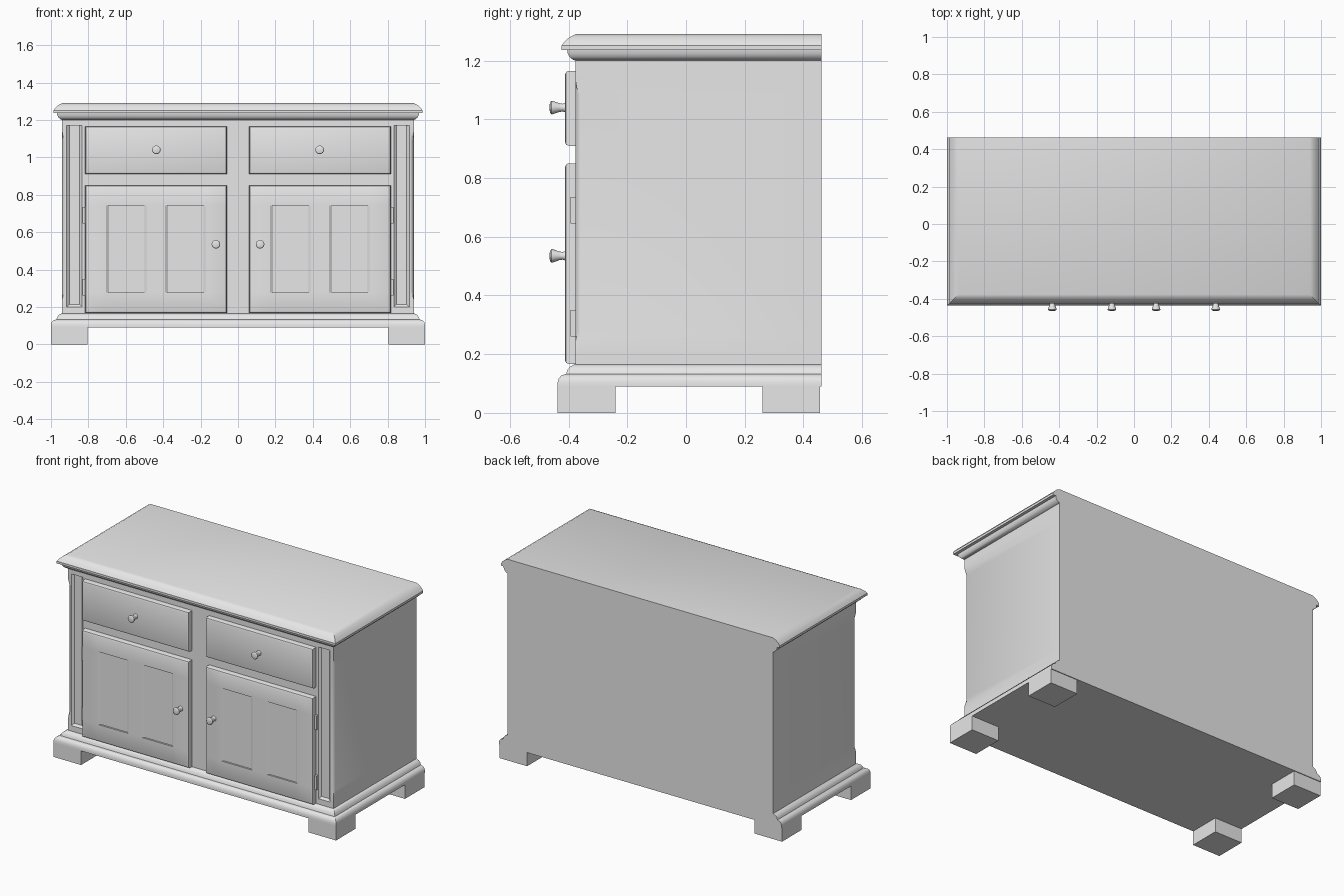
import bpy, bmesh, math
from mathutils import Vector

if "Cube" in bpy.data.objects:
    bpy.data.objects.remove(bpy.data.objects["Cube"], do_unlink=True)

GREY = (0.8, 0.8, 0.8, 1)
mat = bpy.data.materials.new("plain grey")
mat.use_nodes = True
mat.diffuse_color = GREY
mat.node_tree.nodes["Principled BSDF"].inputs["Base Color"].default_value = GREY

X, FRONT, BACK = 0.94, -0.377, 0.462     # carcass half width, front and back
DOOR_FRONT = -0.412
BASE_TOP, BASE_BOTTOM, BODY_TOP = 0.165, 0.09, 1.2


def finish(name, bm):
    bmesh.ops.recalc_face_normals(bm, faces=bm.faces)
    me = bpy.data.meshes.new(name)
    bm.to_mesh(me)
    bm.free()
    me.materials.append(mat)
    me.polygons.foreach_set("use_smooth", [True] * len(me.polygons))
    me.set_sharp_from_angle(angle=math.radians(30))
    ob = bpy.data.objects.new(name, me)
    bpy.context.collection.objects.link(ob)
    return ob


def box_mesh(x0, x1, y0, y1, z0, z1):
    bm = bmesh.new()
    bmesh.ops.create_cube(bm, size=1)
    for v in bm.verts:
        v.co = Vector(((x0 + x1) / 2 + v.co.x * (x1 - x0),
                       (y0 + y1) / 2 + v.co.y * (y1 - y0),
                       (z0 + z1) / 2 + v.co.z * (z1 - z0)))
    return bm


def cut(bm, axis, values):
    normal = Vector((0, 0, 0))
    normal[axis] = 1
    for value in values:
        bmesh.ops.bisect_plane(bm, geom=bm.verts[:] + bm.edges[:] + bm.faces[:],
                               plane_co=normal * value, plane_no=normal)


def recess(bm, y, rects, width, depth):
    """Sink sloped rectangular panels into the face at the given y."""
    for x0, x1, z0, z1 in rects:
        cut(bm, 0, (x0, x1))
        cut(bm, 2, (z0, z1))
    for x0, x1, z0, z1 in rects:
        faces = []
        for f in bm.faces:
            c = f.calc_center_median()
            if abs(c.y - y) < 1e-4 and x0 < c.x < x1 and z0 < c.z < z1:
                faces.append(f)
        bmesh.ops.inset_region(bm, faces=faces, thickness=width, depth=-depth,
                               use_even_offset=True)


def span(side, a, b):
    return sorted((side * a, side * b))


def front_plate(name, side, z0, z1, rects=()):
    """Bevelled drawer or door front."""
    x0, x1 = span(side, 0.06, 0.817)
    bm = box_mesh(x0, x1, DOOR_FRONT, FRONT + 0.005, z0, z1)
    rim = [e for e in bm.edges if all(v.co.y < DOOR_FRONT + 0.001 for v in e.verts)]
    bmesh.ops.bevel(bm, geom=rim, offset=0.012, segments=2, profile=0.5, affect='EDGES')
    recess(bm, DOOR_FRONT, rects, 0.016, 0.011)
    finish(name, bm)


def moulding(name, profile):
    """Loft an outline, flush at the back, through (overhang, height) pairs."""
    bm = bmesh.new()
    rings = []
    for off, z in profile:
        w, f = X + off, FRONT - off
        rings.append([bm.verts.new((x, y, z)) for x, y in
                      ((-w, f), (w, f), (w, BACK), (-w, BACK))])
    for low, high in zip(rings, rings[1:]):
        for i in range(4):
            j = (i + 1) % 4
            bm.faces.new((low[i], low[j], high[j], high[i]))
    bm.faces.new(rings[0])
    bm.faces.new(rings[-1])
    finish(name, bm)


def knob(name, x, z):
    """Turned knob, flaring away from the front."""
    profile = [(0.016, 0), (0.013, 0.008), (0.015, 0.02), (0.022, 0.04),
               (0.023, 0.046), (0.018, 0.051), (0.008, 0.053)]
    n = 16
    bm = bmesh.new()
    rings = [[bm.verts.new((x + r * math.cos(math.tau * i / n), DOOR_FRONT - d,
                            z + r * math.sin(math.tau * i / n))) for i in range(n)]
             for r, d in profile]
    for a, b in zip(rings, rings[1:]):
        for i in range(n):
            j = (i + 1) % n
            bm.faces.new((a[i], a[j], b[j], b[i]))
    bm.faces.new(rings[0])
    bm.faces.new(rings[-1])
    finish(name, bm)


# Carcass with recessed corner pilasters and stopped corner chamfers
body = box_mesh(-X, X, FRONT, BACK, BASE_TOP, BODY_TOP)
recess(body, FRONT, [(*span(s, 0.834, 0.916), 0.2, 1.17) for s in (-1, 1)], 0.014, 0.012)
CHAMFER = 0.017
cut(body, 2, (0.24, 0.28, 1.085, 1.135))
cut(body, 0, (CHAMFER - X, X - CHAMFER))
cut(body, 1, (FRONT + CHAMFER,))
for v in body.verts:
    on_corner = abs(abs(v.co.x) - X) < 1e-4 and abs(v.co.y - FRONT) < 1e-4
    if on_corner and 0.26 < v.co.z < 1.1:
        v.co.x -= math.copysign(CHAMFER / 2, v.co.x)
        v.co.y += CHAMFER / 2
finish("carcass", body)

# Worktop with cove below and rounded edge above
moulding("worktop", [(0, BODY_TOP), (0.008, 1.203), (0.019, 1.212), (0.026, 1.224),
                     (0.028, 1.237), (0.047, 1.237), (0.047, 1.251), (0.036, 1.266),
                     (0.02, 1.28), (0, 1.29)])

# Plinth with stepped, rounded top edge
moulding("plinth", [(0.06, BASE_BOTTOM), (0.06, 0.105), (0.056, 0.118), (0.048, 0.127),
                    (0.038, 0.131), (0.031, 0.133), (0.027, 0.146), (0.018, 0.157),
                    (0.004, BASE_TOP)])

for side, label in ((-1, "right"), (1, "left")):
    # Feet
    x0, x1 = span(side, 0.805, 1.0)
    for end, y0, y1 in (("front", FRONT - 0.06, -0.24), ("back", 0.26, 0.457)):
        finish(f"{end}_{label}_foot", box_mesh(x0, x1, y0, y1, 0, BASE_BOTTOM))

    # Drawer and door fronts
    front_plate(f"{label}_drawer", side, 0.91, 1.165)
    front_plate(f"{label}_door", side, 0.167, 0.85,
                [(*span(side, a, b), 0.277, 0.743)
                 for a, b in ((0.17, 0.39), (0.487, 0.706))])
    knob(f"{label}_drawer_knob", side * 0.437, 1.04)
    knob(f"{label}_door_knob", side * 0.118, 0.535)

    # Hinges
    hx0, hx1 = span(side, 0.81, 0.831)
    for place, z in (("lower", 0.26), ("upper", 0.645)):
        finish(f"{label}_{place}_hinge",
               box_mesh(hx0, hx1, -0.394, FRONT + 0.005, z, z + 0.09))
